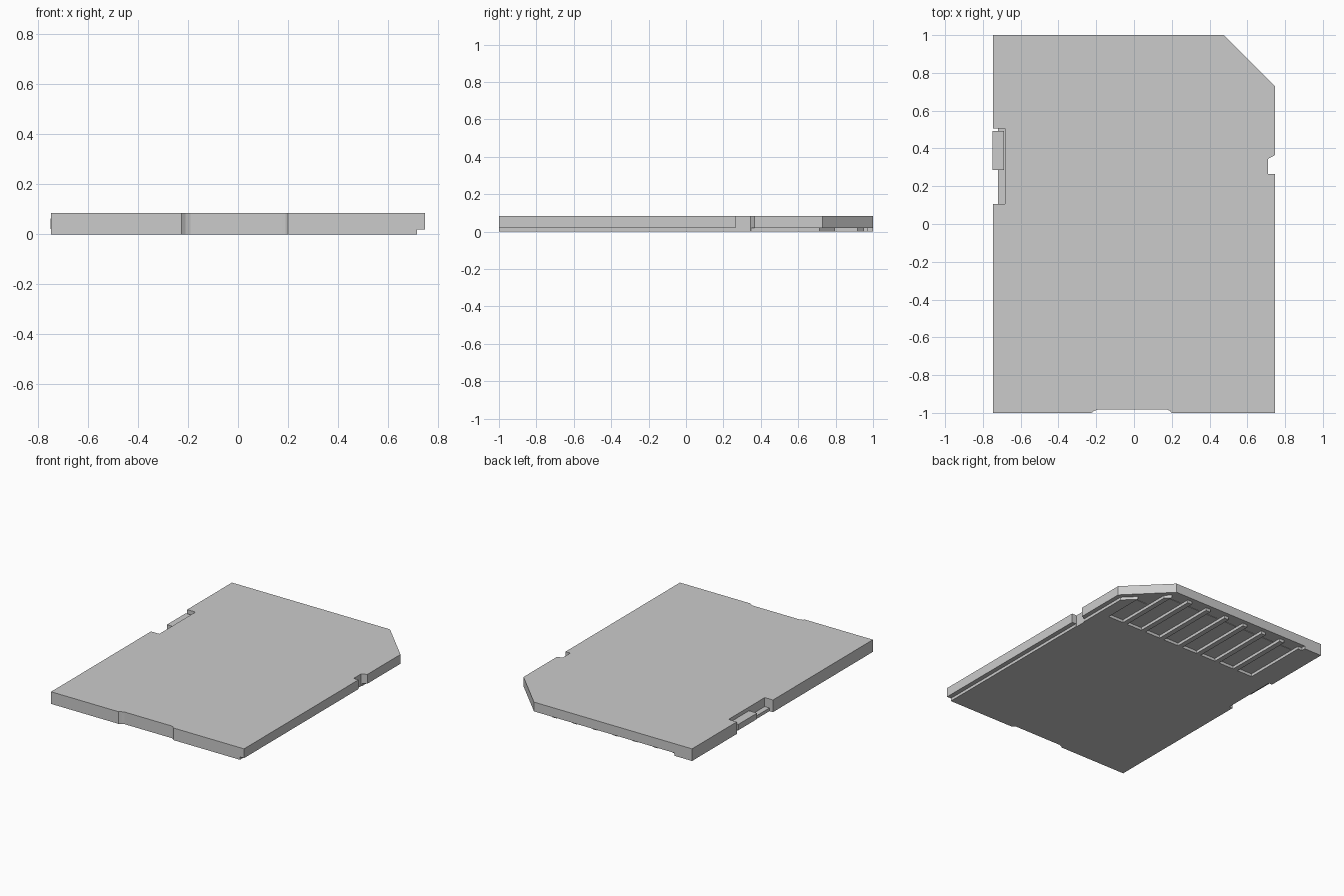
import bpy, bmesh

if "Cube" in bpy.data.objects:
    bpy.data.objects.remove(bpy.data.objects["Cube"])

TOP, STEP, W = 0.085, 0.02, 0.747


def prism(name, pts, z0, z1):
    """Extrude a closed xy outline from z0 to z1."""
    bm = bmesh.new()
    face = bm.faces.new([bm.verts.new((x, y, z0)) for x, y in pts])
    ext = bmesh.ops.extrude_face_region(bm, geom=[face])
    verts = [v for v in ext["geom"] if isinstance(v, bmesh.types.BMVert)]
    bmesh.ops.translate(bm, verts=verts, vec=(0, 0, z1 - z0))
    bmesh.ops.recalc_face_normals(bm, faces=bm.faces)
    mesh = bpy.data.meshes.new(name)
    bm.to_mesh(mesh)
    bm.free()
    obj = bpy.data.objects.new(name, mesh)
    bpy.context.collection.objects.link(obj)
    return obj


def rect(x0, x1, y0, y1):
    return [(x0, y0), (x1, y0), (x1, y1), (x0, y1)]


def cut(target, pts, z0, z1):
    """Subtract a prism from the target and discard the cutter."""
    cutter = prism("cutter", pts, z0, z1)
    cutter.hide_render = True
    mod = target.modifiers.new("cut", 'BOOLEAN')
    mod.operation, mod.solver, mod.object = 'DIFFERENCE', 'EXACT', cutter
    bpy.context.view_layer.objects.active = target
    bpy.ops.object.modifier_apply(modifier=mod.name)
    bpy.data.objects.remove(cutter)


# Card body: thumb dip at the front, notches at the sides, chamfered corner
body = prism("card_body", [
    (-W, -1), (-0.225, -1), (-0.21, -0.989), (-0.19, -0.982),
    (0.175, -0.982), (0.19, -0.989), (0.2, -1), (W, -1),
    (W, 0.265), (0.71, 0.265), (0.71, 0.345), (W, 0.365),
    (W, 0.73), (0.477, 1), (-W, 1),
    (-W, 0.505), (-0.72, 0.505), (-0.72, 0.105), (-W, 0.105)], 0, TOP)

# Shelf of the lock slot
cut(body, rect(-0.8, -0.683, 0.105, 0.505), 0.022, 0.2)

# Guide step under the right edge
cut(body, rect(0.715, 1, -1.1, 1.1), -0.1, STEP)

# Contact bays, leaving thin ribs between them
PITCH, RIB = 0.156, 0.036
ribs = [0.652 - PITCH * i for i in range(9)]
bays = [(a - PITCH + RIB / 2, a - RIB / 2) for a in ribs[:-1]]
for x0, x1 in bays:
    cut(body, rect(x0, x1, 0.5, 1.1), -0.1, STEP)

# Open lip in front of the ribs, following the chamfer
cut(body, [(-0.61, 0.97), (0.46, 0.97), (0.81, 0.62), (1.1, 0.62),
           (1.1, 1.1), (-0.61, 1.1)], -0.1, STEP)

# Contact pads in the bays; the corner one is shorter
for i, (x0, x1) in enumerate(bays):
    y1 = 0.76 if i == 0 else 0.91
    prism(f"contact_pad_{i + 1}", rect(x0 + 0.012, x1 - 0.012, 0.53, y1),
          STEP - 0.003, STEP + 0.002)

# Write-lock slider
prism("lock_slider", rect(-0.75, -0.688, 0.285, 0.493), 0.022, 0.063)
